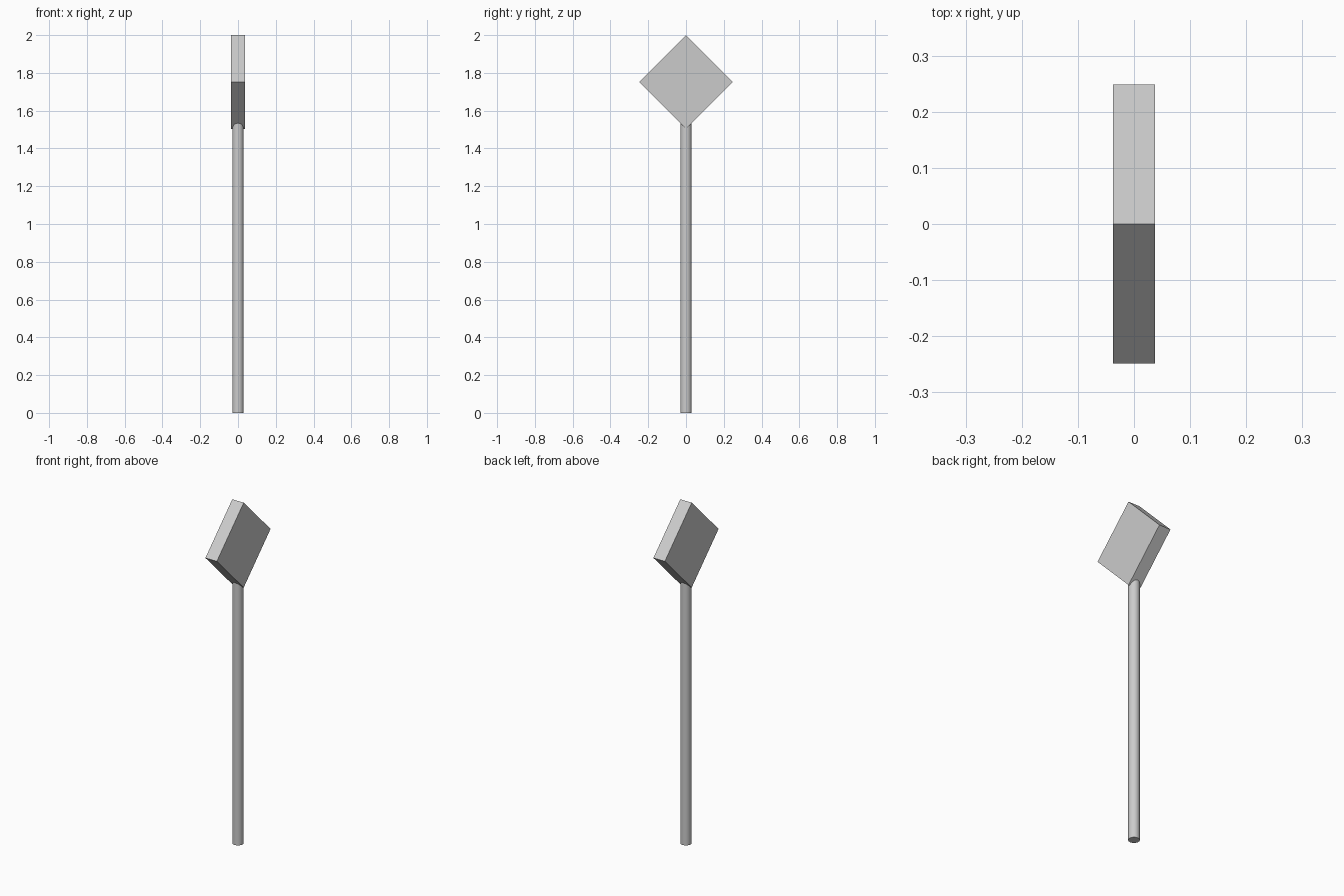
import bpy
from math import radians

if "Cube" in bpy.data.objects:
    bpy.data.objects.remove(bpy.data.objects["Cube"])

POLE_R, POLE_TOP = 0.03, 1.54
SIDE, THICK = 0.351, 0.074           # square sign plate
HALF = SIDE / 2 ** 0.5               # half diagonal

# Round pole, its top tucked inside the sign's lower corner
bpy.ops.mesh.primitive_cylinder_add(vertices=32, radius=POLE_R, depth=POLE_TOP,
                                    location=(0, 0, POLE_TOP / 2))
bpy.context.object.name = "pole"
bpy.ops.object.shade_smooth_by_angle(angle=radians(30))

# Square sign plate standing on its corner, facing sideways
bpy.ops.mesh.primitive_cube_add(size=1, location=(0, 0, 2 - HALF),
                                rotation=(radians(45), 0, 0))
sign = bpy.context.object
sign.name = "sign_plate"
sign.scale = (THICK, SIDE, SIDE)
bpy.ops.object.transform_apply(location=False, rotation=True, scale=True)
